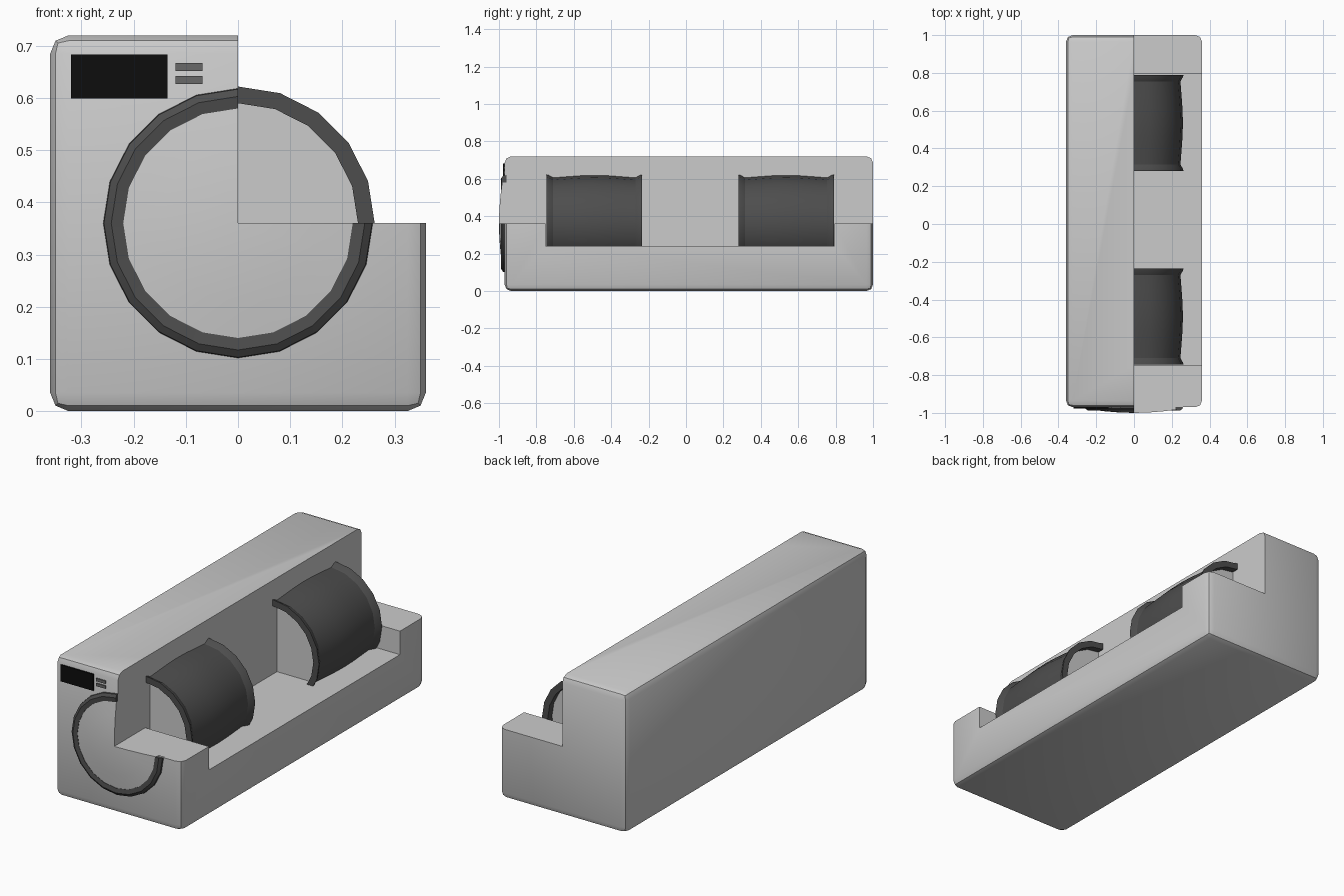
import bpy, bmesh, math

if "Cube" in bpy.data.objects:
    bpy.data.objects.remove(bpy.data.objects["Cube"])

def material(name, v):
    m = bpy.data.materials.new(name)
    m.diffuse_color = (v, v, v, 1)
    m.use_nodes = True
    m.node_tree.nodes["Principled BSDF"].inputs["Base Color"].default_value = m.diffuse_color
    return m

dark = material("dark_rubber", 0.075)
black = material("black_panel", 0.004)
button_grey = material("button_grey", 0.14)
AXIS_Z = 0.36

def finish(ob, mat=None, smooth=True):
    if mat:
        ob.data.materials.clear()
        ob.data.materials.append(mat)
    if smooth:
        bpy.ops.object.select_all(action='DESELECT')
        bpy.context.view_layer.objects.active = ob
        ob.select_set(True)
        bpy.ops.object.shade_smooth_by_angle(angle=math.radians(30))
    return ob

def to_object(name, bm):
    bmesh.ops.recalc_face_normals(bm, faces=bm.faces)
    me = bpy.data.meshes.new(name)
    bm.to_mesh(me)
    bm.free()
    ob = bpy.data.objects.new(name, me)
    bpy.context.collection.objects.link(ob)
    return ob

def box(name, lo, hi, mat=None):
    bm = bmesh.new()
    bmesh.ops.create_cube(bm, size=1)
    for v in bm.verts:
        for i in range(3):
            v.co[i] = lo[i] if v.co[i] < 0 else hi[i]
    return finish(to_object(name, bm), mat, False)

def lathe(name, profile, start, steps, mat=None):
    """Partial turn of a closed (radius, y) profile about the drum axis, 18 degrees per step."""
    bm = bmesh.new()
    rings = []
    for i in range(steps + 1):
        a = math.radians(start + 18 * i)
        rings.append([bm.verts.new((r * math.cos(a), y, AXIS_Z + r * math.sin(a)))
                      for r, y in profile])
    n = len(profile)
    for a, b in zip(rings, rings[1:]):
        for j in range(n):
            k = (j + 1) % n
            if profile[j][0] or profile[k][0]:
                bm.faces.new((a[j], a[k], b[k], b[j]))
    bm.faces.new(rings[0])
    bm.faces.new(rings[-1])
    bmesh.ops.remove_doubles(bm, verts=bm.verts, dist=1e-5)
    return finish(to_object(name, bm), mat)

def apply_mods(ob):
    bpy.context.view_layer.objects.active = ob
    for m in list(ob.modifiers):
        bpy.ops.object.modifier_apply(modifier=m.name)

# Long rounded housing with the upper right quarter cut away
body = box("housing", (-0.36, -0.97, 0), (0.36, 1.0, 0.72))
bev = body.modifiers.new("bevel", 'BEVEL')
bev.width, bev.segments = 0.035, 2
cutters = [box("quarter_cutter", (0, -1.2, AXIS_Z), (0.6, 1.2, 1.0)),
           box("recess_cutter", (0, -0.75, 0.24), (0.6, 0.795, 0.9))]
for c in cutters:
    c.hide_render = True
    mod = body.modifiers.new("cut", 'BOOLEAN')
    mod.operation, mod.solver, mod.object = 'DIFFERENCE', 'EXACT', c
apply_mods(body)
for c in cutters:
    bpy.data.objects.remove(c)
finish(body)

# Front door: three-quarter ring and domed glass
lathe("door_ring", [(0.26, -0.96), (0.257, -0.978), (0.243, -0.988), (0.22, -0.985),
                    (0.22, -0.96)], 90, 15, dark)
lathe("door_glass", [(0, -0.96), (0.222, -0.96), (0.222, -0.983), (0.15, -0.992),
                     (0.075, -0.998), (0, -1.0)], 90, 15)

# Two exposed half drums: lipped barrel shell around a recessed core
half = [(0.262, -0.255), (0.26, -0.245), (0.246, -0.22), (0.247, -0.205),
        (0.252, -0.14), (0.257, -0.07)]
outer = half + [(0.259, 0)] + [(r, -y) for r, y in reversed(half)]
for label, cy in (("front", -0.49), ("rear", 0.535)):
    shell = [(r, y + cy) for r, y in outer] + [(0.23, cy + 0.255), (0.23, cy - 0.255)]
    lathe(label + "_drum_shell", shell, -90, 10, dark)
    core = [(0, cy - 0.22), (0.235, cy - 0.22), (0.235, cy + 0.22), (0, cy + 0.22)]
    lathe(label + "_drum_core", core, -90, 10)

# Control panel
box("display", (-0.32, -0.978, 0.599), (-0.135, -0.96, 0.683), black)
for i, z in enumerate((0.627, 0.652)):
    box(f"button_{i}", (-0.12, -0.976, z), (-0.068, -0.96, z + 0.015), button_grey)
